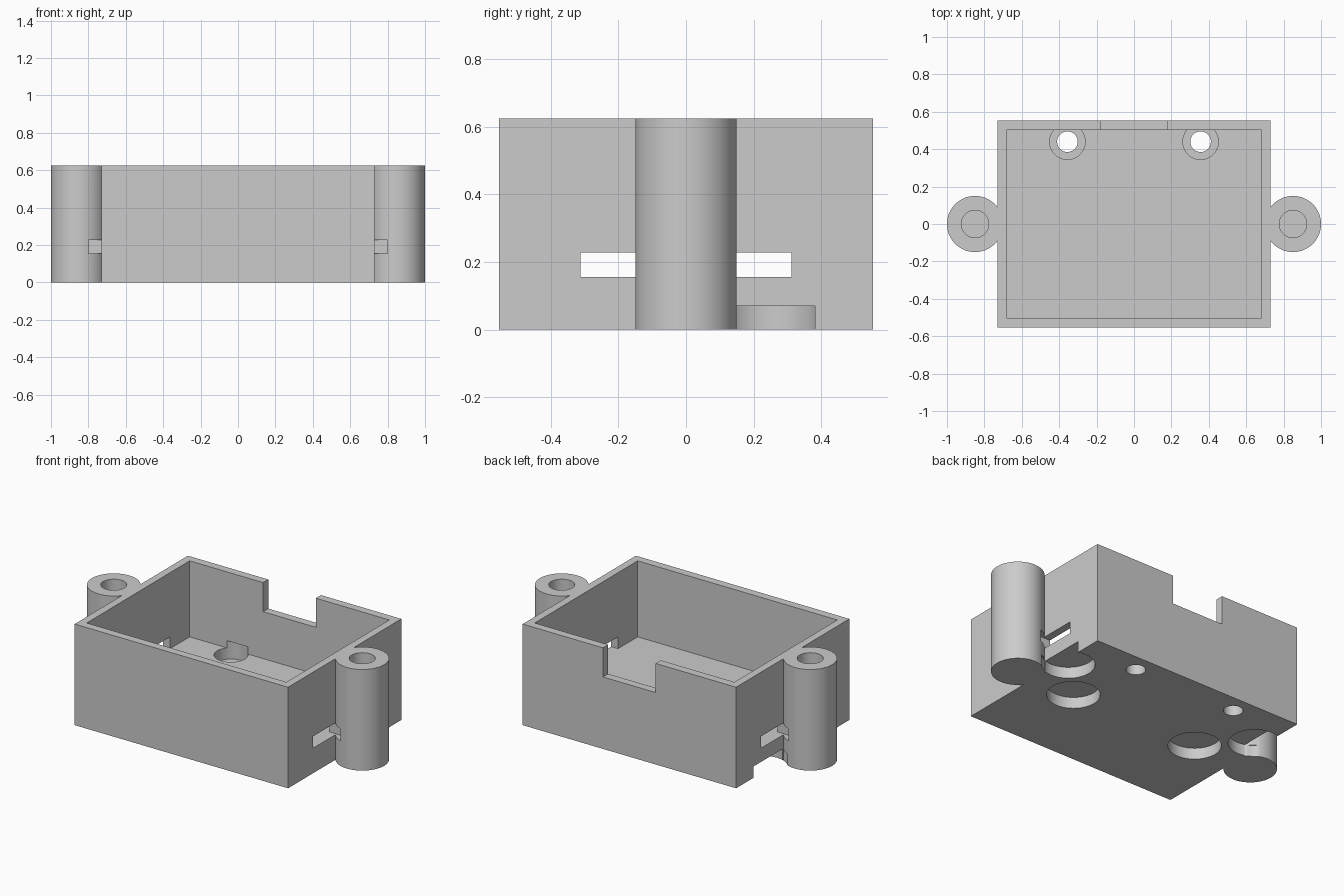
import bpy
import math

cube = bpy.data.objects.get("Cube")
if cube:
    bpy.data.objects.remove(cube, do_unlink=True)

HEIGHT = 0.625
FLOOR = 0.155

grey = bpy.data.materials.new("plain_grey")
grey.use_nodes = True
colour = (0.6, 0.6, 0.6, 1)
grey.diffuse_color = colour
grey.node_tree.nodes["Principled BSDF"].inputs["Base Color"].default_value = colour


def box(name, x, y, z):
    """Box from (low, high) ranges on each axis."""
    centre = [(a + b) / 2 for a, b in (x, y, z)]
    bpy.ops.mesh.primitive_cube_add(size=1, location=centre)
    ob = bpy.context.object
    ob.name = name
    ob.scale = [b - a for a, b in (x, y, z)]
    bpy.ops.object.transform_apply(location=True, rotation=True, scale=True)
    ob.data.materials.append(grey)
    return ob


def cylinder(name, x, y, radius, low, high):
    bpy.ops.mesh.primitive_cylinder_add(vertices=72, radius=radius, depth=high - low,
                                        location=(x, y, (low + high) / 2))
    ob = bpy.context.object
    ob.name = name
    bpy.ops.object.transform_apply(location=True, rotation=True, scale=True)
    ob.data.materials.append(grey)
    return ob


def combine(target, tool, operation):
    """Apply a boolean and remove the tool object."""
    tool.hide_render = True
    mod = target.modifiers.new(operation, 'BOOLEAN')
    mod.operation = operation
    mod.solver = 'EXACT'
    mod.object = tool
    bpy.context.view_layer.objects.active = target
    bpy.ops.object.modifier_apply(modifier=mod.name)
    bpy.data.objects.remove(tool, do_unlink=True)


# Solid body with a screw post on each side
case = box("open_case", (-0.73, 0.73), (-0.553, 0.553), (0, HEIGHT))
for side in (-1, 1):
    combine(case, cylinder("post", side * 0.85, 0, 0.15, 0, HEIGHT), 'UNION')

# Inner cavity and the notch in the back wall
cutters = [
    box("cavity", (-0.683, 0.683), (-0.503, 0.503), (FLOOR, 0.8)),
    box("back_notch", (-0.18, 0.18), (0.45, 0.7), (0.445, 0.8)),
]

for side in (-1, 1):
    # Blind screw hole in the post
    cutters.append(cylinder("post_hole", side * 0.85, 0, 0.073, 0.3, 0.8))
    # Round pockets under the floor
    cutters.append(cylinder("inner_pocket", side * 0.443, 0, 0.15, -0.1, 0.07))
    cutters.append(cylinder("outer_pocket", side * 0.682, 0.24, 0.15, -0.1, 0.07))
    # Floor screw hole with counterbore cutting into the back wall
    cutters.append(cylinder("floor_hole", side * 0.356, 0.44, 0.055, -0.1, 0.3))
    cutters.append(cylinder("counterbore", side * 0.356, 0.44, 0.095, 0.085, 0.2))
    # Side wall slots in front of and behind the post
    for end in (-1, 1):
        cutters.append(box("side_slot", sorted((side * 0.6, side * 0.798)),
                           sorted((end * 0.08, end * 0.312)), (FLOOR, 0.228)))

for tool in cutters:
    combine(case, tool, 'DIFFERENCE')

# Smooth round walls, crisp edges
bpy.ops.object.select_all(action='DESELECT')
case.select_set(True)
bpy.context.view_layer.objects.active = case
bpy.ops.object.shade_smooth_by_angle(angle=math.radians(30))
